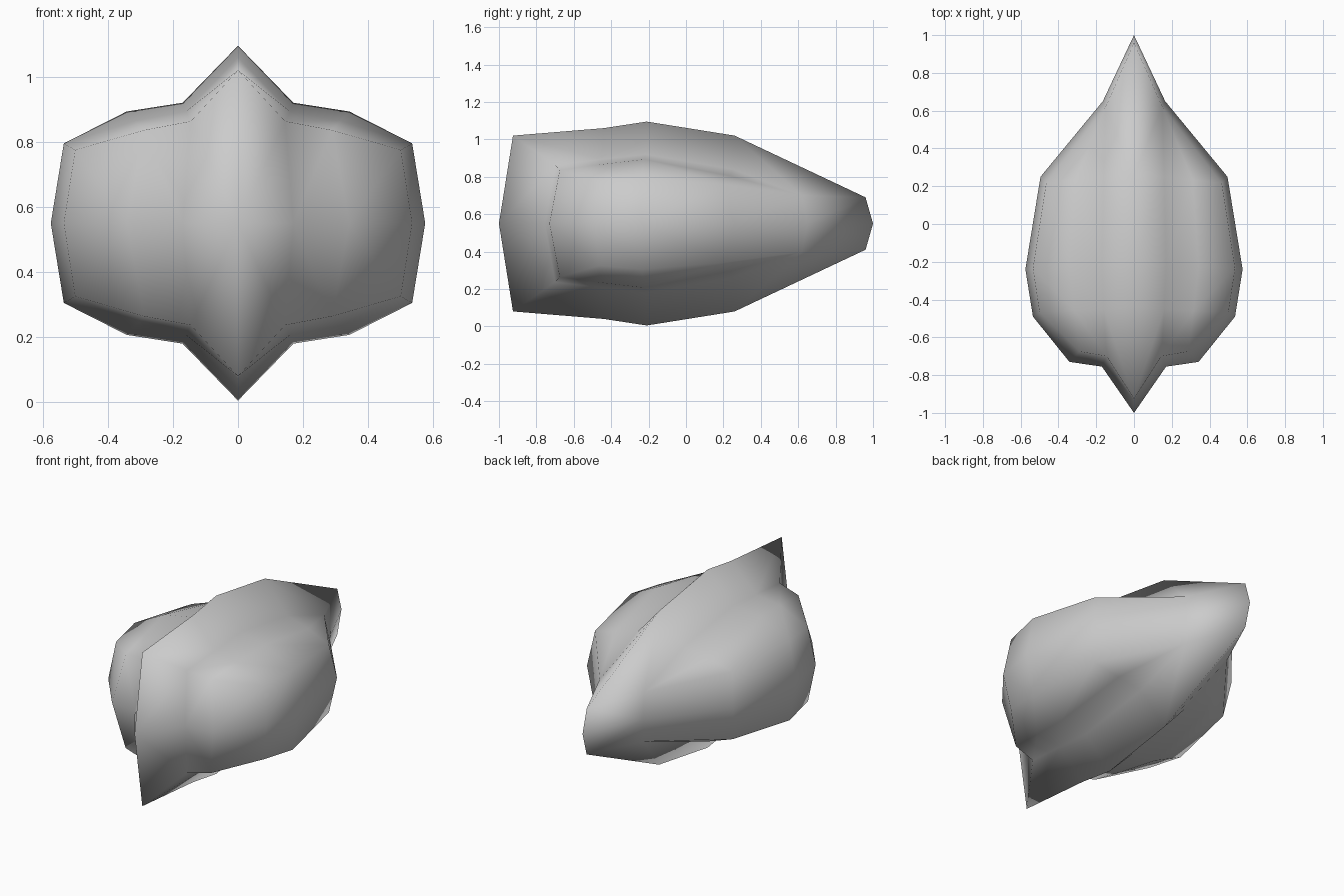
import bpy, bmesh

if "Cube" in bpy.data.objects:
    bpy.data.objects.remove(bpy.data.objects["Cube"])

MID = 0.55  # height of the symmetry plane

# cross-section rows of the upper right quarter, ridge to side (x, y, z)
rows = [
    [(0, -.925, 1.02), (.145, -.70, .863), (.288, -.675, .836)],
    [(0, -.44, 1.06), (.16, -.45, .893), (.315, -.46, .865), (.50, -.465, .775)],
    [(0, -.21, 1.095), (.17, -.215, .92), (.342, -.225, .893), (.535, -.235, .795)],
    [(0, .26, 1.02), (.16, .25, .84), (.31, .235, .805), (.465, .215, .757)],
    [(0, .96, .69), (.15, .62, .70)],
]
# rim vertices (row, column) and the matching waistline points (x, y)
rim = [(0, 0), (0, 1), (0, 2), (1, 3), (2, 3), (3, 3), (4, 1), (4, 0)]
waist = [(0, -1), (.17, -.755), (.342, -.73), (.535, -.49),
         (.575, -.24), (.495, .25), (.165, .65), (0, 1)]

bm = bmesh.new()
grid = [[bm.verts.new((x, y, z - MID)) for x, y, z in row] for row in rows]

# top skin, narrowing with triangles at both ends
for r in range(4):
    a, b = grid[r], grid[r + 1]
    for c in range(min(len(a), len(b)) - 1):
        bm.faces.new((a[c], a[c + 1], b[c + 1], b[c]))
    for c in range(len(a) - 1, len(b) - 1):
        bm.faces.new((a[-1], b[c + 1], b[c]))
    for c in range(len(b) - 1, len(a) - 1):
        bm.faces.new((a[c], a[c + 1], b[-1]))

# side wall from the rim down to the waistline
low = [bm.verts.new((x, y, 0)) for x, y in waist]
top = [grid[r][c] for r, c in rim]
for i in range(len(rim) - 1):
    bm.faces.new((low[i], low[i + 1], top[i + 1], top[i]))

bmesh.ops.recalc_face_normals(bm, faces=bm.faces)
if sum(f.normal.z for f in bm.faces) < 0:
    bmesh.ops.reverse_faces(bm, faces=bm.faces)
for f in bm.faces:
    f.smooth = True
mesh = bpy.data.meshes.new("ridged_body")
bm.to_mesh(mesh)
bm.free()

# mirror left/right and top/bottom
body = bpy.data.objects.new("ridged_body", mesh)
bpy.context.collection.objects.link(body)
body.location.z = MID
mirror = body.modifiers.new("mirror", 'MIRROR')
mirror.use_axis = (True, False, True)
mirror.use_clip = True
mirror.merge_threshold = 0.001
